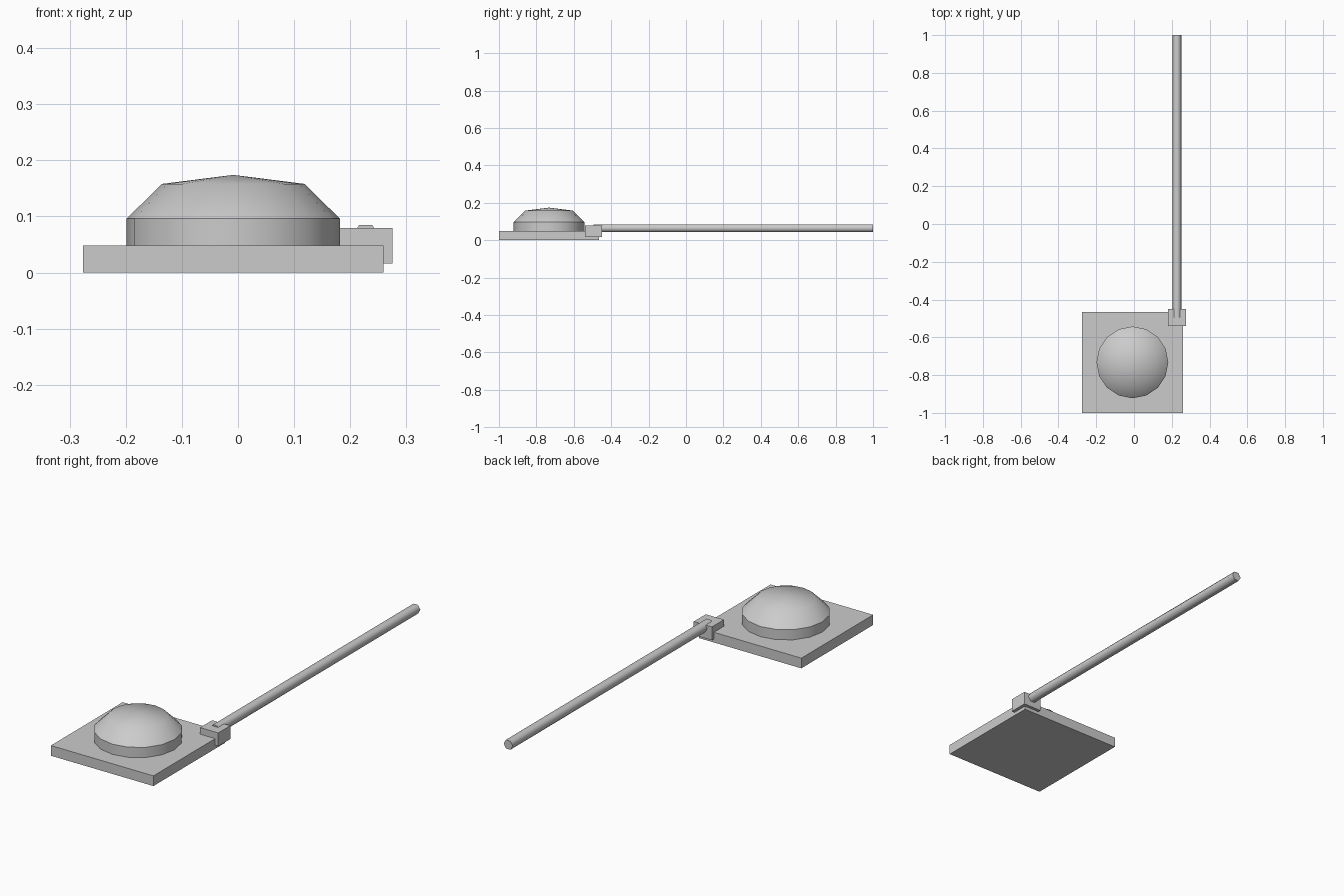
import bpy, bmesh, math
from mathutils import Matrix

if "Cube" in bpy.data.objects:
    bpy.data.objects.remove(bpy.data.objects["Cube"])

# Single grey finish
grey = bpy.data.materials.new("plain_grey")
grey.use_nodes = True
colour = (0.6, 0.6, 0.6, 1)
grey.diffuse_color = colour
grey.node_tree.nodes["Principled BSDF"].inputs["Base Color"].default_value = colour


def finish(name, bm, smooth_angle=None):
    bmesh.ops.recalc_face_normals(bm, faces=bm.faces)
    mesh = bpy.data.meshes.new(name)
    bm.to_mesh(mesh)
    bm.free()
    mesh.materials.append(grey)
    obj = bpy.data.objects.new(name, mesh)
    bpy.context.collection.objects.link(obj)
    if smooth_angle:
        bpy.ops.object.select_all(action="DESELECT")
        obj.select_set(True)
        bpy.context.view_layer.objects.active = obj
        bpy.ops.object.shade_smooth_by_angle(angle=math.radians(smooth_angle))
    return obj


def box(name, low, high):
    bm = bmesh.new()
    size = [b - a for a, b in zip(low, high)]
    centre = [(a + b) / 2 for a, b in zip(low, high)]
    bmesh.ops.create_cube(bm, size=1, matrix=Matrix.Translation(centre) @ Matrix.Diagonal((*size, 1)))
    return finish(name, bm)


def lathe(name, profile, centre, sides, smooth_angle):
    bm = bmesh.new()
    points = [bm.verts.new((r, 0, z)) for r, z in profile]
    edges = [bm.edges.new(pair) for pair in zip(points, points[1:])]
    bmesh.ops.spin(bm, geom=points + edges, cent=(0, 0, 0), axis=(0, 0, 1),
                   angle=math.tau, steps=sides)
    bmesh.ops.remove_doubles(bm, verts=bm.verts, dist=0.0005)
    bmesh.ops.translate(bm, verts=bm.verts, vec=(*centre, 0))
    return finish(name, bm, smooth_angle)


# Square base slab
box("base_plate", (-0.276, -1, 0), (0.259, -0.465, 0.048))

# Faceted dome on a short drum
lathe("dome", [(0, 0.048), (0.19, 0.048), (0.19, 0.096), (0.127, 0.158), (0, 0.174)],
      (-0.0085, -0.7325), 16, 40)

# Corner block holding the arm
box("corner_block", (0.18, -0.54, 0.016), (0.275, -0.45, 0.079))

# Long six-sided arm running backwards
bm = bmesh.new()
start, end = -0.495, 1
place = Matrix.Translation((0.2275, (start + end) / 2, 0.0645)) @ Matrix.Rotation(math.pi / 2, 4, "X")
bmesh.ops.create_cone(bm, cap_ends=True, segments=6, radius1=0.0235, radius2=0.0235,
                      depth=end - start, matrix=place @ Matrix.Rotation(math.pi / 6, 4, "Z"))
finish("arm", bm, 61)
